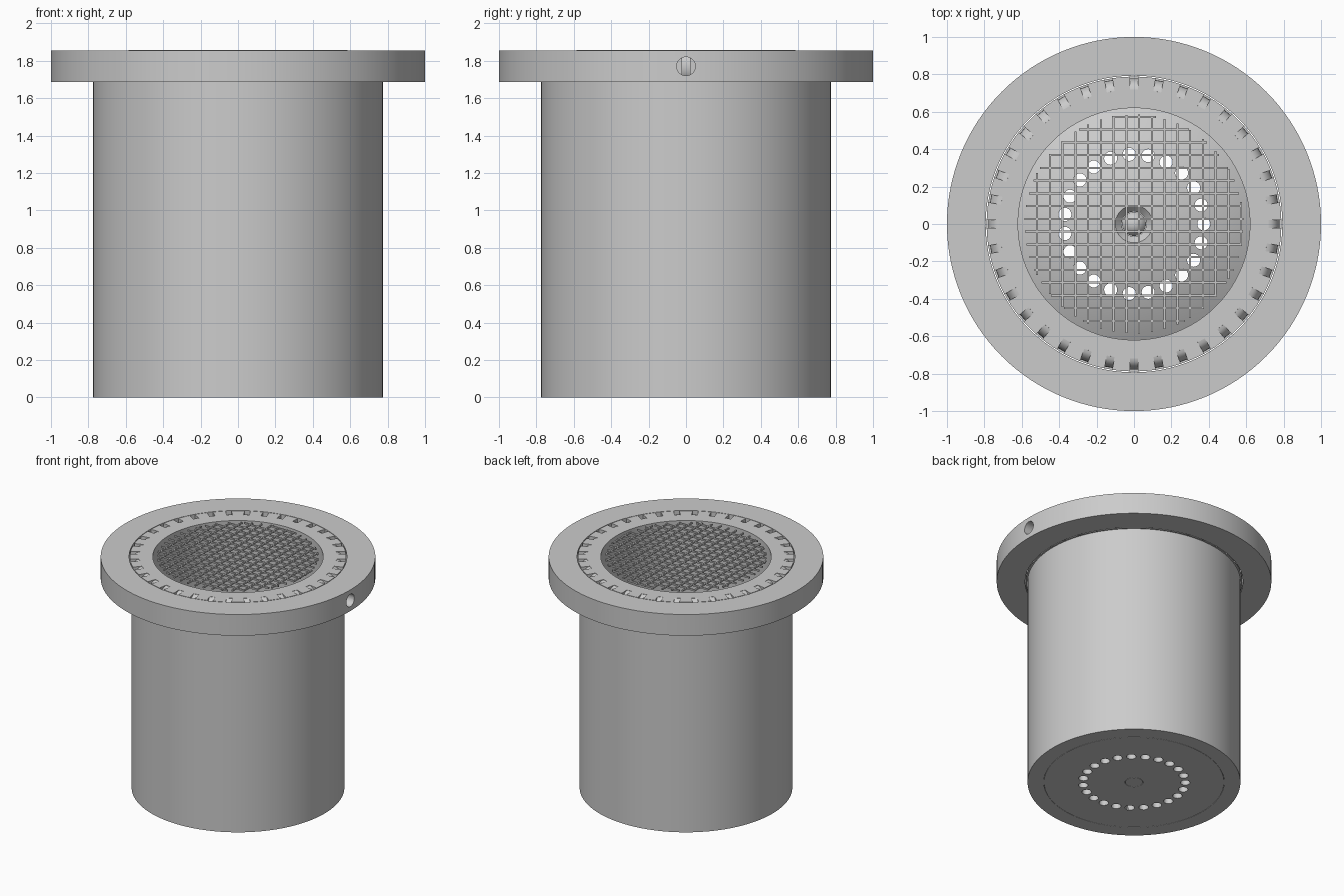
import bpy
import bmesh
from math import cos, sin, pi, sqrt
from mathutils import Matrix, Vector

if "Cube" in bpy.data.objects:
    bpy.data.objects.remove(bpy.data.objects["Cube"], do_unlink=True)

grey = bpy.data.materials.new("plain_grey")
grey.use_nodes = True
grey.diffuse_color = (0.6, 0.6, 0.6, 1)
grey.node_tree.nodes["Principled BSDF"].inputs["Base Color"].default_value = (0.6, 0.6, 0.6, 1)

TOP, LIP = 1.855, 1.685      # rim top and rim underside
CUP_R, LIP_R = 0.62, 0.788   # cup bore and cup lip radius


def finish(bm, name):
    bmesh.ops.recalc_face_normals(bm, faces=bm.faces)
    mesh = bpy.data.meshes.new(name)
    bm.to_mesh(mesh)
    bm.free()
    obj = bpy.data.objects.new(name, mesh)
    bpy.context.collection.objects.link(obj)
    mesh.materials.append(grey)
    return obj


def lathe(name, profile, closed=True, steps=128):
    """Spin an (r, z) profile around the z axis."""
    bm = bmesh.new()
    verts = [bm.verts.new((r, 0, z)) for r, z in profile]
    for a, b in zip(verts, verts[1:] + (verts[:1] if closed else [])):
        bm.edges.new((a, b))
    bmesh.ops.spin(bm, geom=bm.verts[:] + bm.edges[:], axis=(0, 0, 1),
                   cent=(0, 0, 0), angle=2 * pi, steps=steps, use_merge=True)
    bmesh.ops.remove_doubles(bm, verts=bm.verts, dist=1e-5)
    return finish(bm, name)


def cut(obj, cutter):
    mod = obj.modifiers.new("cut", "BOOLEAN")
    mod.operation, mod.solver, mod.object = "DIFFERENCE", "EXACT", cutter
    bpy.context.view_layer.objects.active = obj
    bpy.ops.object.modifier_apply(modifier=mod.name)
    bpy.data.objects.remove(cutter, do_unlink=True)


def smooth(obj):
    bpy.ops.object.select_all(action="DESELECT")
    obj.select_set(True)
    bpy.context.view_layer.objects.active = obj
    bpy.ops.object.shade_smooth_by_angle(angle=pi / 6)


# outer sleeve and wide rim
sleeve = lathe("sleeve", [(0.657, 0), (0.775, 0), (0.775, LIP), (0.657, LIP)])
rim = lathe("rim", [(0.793, LIP), (1, LIP), (1, TOP), (0.793, TOP)])

# bore through the left side of the rim
bm = bmesh.new()
bmesh.ops.create_cone(bm, cap_ends=True, segments=32, radius1=0.05, radius2=0.05, depth=0.4,
                      matrix=Matrix.Translation((0.95, 0, 1.77)) @ Matrix.Rotation(pi / 2, 4, "Y"))
cut(rim, finish(bm, "rim_bore_cutter"))

# cup with a domed floor, a sunk centre and a wide lip
dome = [(r, 0.06 + 0.17 * (1 - (r / CUP_R) ** 2))
        for r in [CUP_R - (CUP_R - 0.1) * i / 12 for i in range(13)]]
cup = lathe("cup", [(0.066, 0), (0.655, 0), (0.655, LIP), (LIP_R, LIP),
                    (LIP_R, TOP), (CUP_R, TOP)] + dome + [(0.066, 0.19)])

# ring of drain holes in the floor
bm = bmesh.new()
for i in range(23):
    a = 2 * pi * i / 23
    bmesh.ops.create_cone(bm, cap_ends=True, segments=20, radius1=0.035, radius2=0.035, depth=1,
                          matrix=Matrix.Translation((0.373 * cos(a), 0.373 * sin(a), 0.2)))
cut(cup, finish(bm, "drain_hole_cutter"))

# rounded overflow notches around the lip
bm = bmesh.new()
mid = (TOP + LIP) / 2
half = (TOP - LIP) / 2 - 0.002
arc = [(0.718 + 0.06 * cos(t), mid + half * sin(t))
       for t in [pi / 2 - pi * i / 12 for i in range(13)]]
notch = [(0.82, TOP + 0.02), (0.716, TOP + 0.02)] + arc + [(0.82, mid - half)]
for i in range(36):
    turn = Matrix.Rotation(2 * pi * i / 36, 3, "Z")
    sides = [[bm.verts.new(turn @ Vector((r, y, z))) for r, z in notch]
             for y in (-0.021, 0.021)]
    for side in sides:
        bm.faces.new(side)
    for j in range(len(notch)):
        bm.faces.new((sides[0][j - 1], sides[0][j], sides[1][j], sides[1][j - 1]))
cut(cup, finish(bm, "notch_cutter"))

# pointed plug in the floor centre
plug = lathe("floor_plug", [(0, 0), (0.064, 0), (0.064, 0.12), (0, 0.22)], closed=False, steps=32)

# crossed bars of the strainer, trimmed to a circle
bm = bmesh.new()
for i in range(17):
    p = -0.518 + 0.0682 * i
    length = 2 * sqrt(0.585 ** 2 - p ** 2)
    for place, size in (((p, 0), (0.011, length)), ((0, p), (length, 0.011))):
        bmesh.ops.create_cube(bm, size=1, matrix=Matrix.Translation((*place, TOP - 0.003))
                              @ Matrix.Diagonal((*size, 0.012, 1)))
finish(bm, "strainer_bars")

for part in (sleeve, rim, cup, plug):
    smooth(part)
